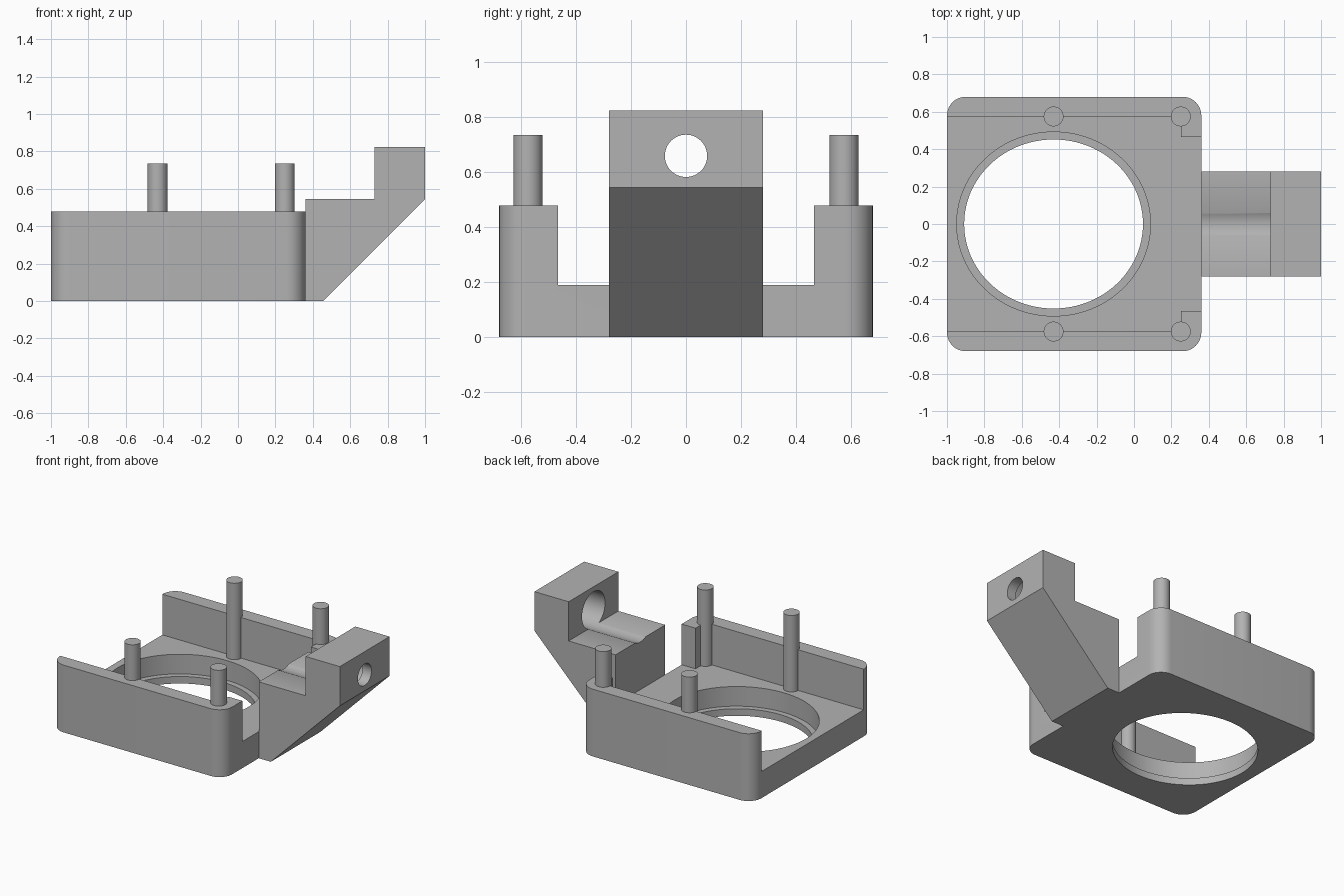
import bpy, bmesh
from math import cos, sin, pi, radians
from mathutils import Matrix

if "Cube" in bpy.data.objects:
    bpy.data.objects.remove(bpy.data.objects["Cube"], do_unlink=True)

grey = bpy.data.materials.new("plain grey")
grey.use_nodes = True
grey.diffuse_color = (0.45, 0.45, 0.45, 1)
grey.node_tree.nodes["Principled BSDF"].inputs["Base Color"].default_value = grey.diffuse_color


def prism(name, outline, start, end, matrix=Matrix()):
    """Extrude a flat outline along its local z axis."""
    bm = bmesh.new()
    face = bm.faces.new([bm.verts.new((x, y, start)) for x, y in outline])
    top = bmesh.ops.extrude_face_region(bm, geom=[face])["geom"]
    moved = [v for v in top if isinstance(v, bmesh.types.BMVert)]
    bmesh.ops.translate(bm, verts=moved, vec=(0, 0, end - start))
    bmesh.ops.recalc_face_normals(bm, faces=bm.faces)
    bm.transform(matrix)
    mesh = bpy.data.meshes.new(name)
    bm.to_mesh(mesh)
    bm.free()
    mesh.materials.append(grey)
    ob = bpy.data.objects.new(name, mesh)
    bpy.context.collection.objects.link(ob)
    return ob


def ellipse(cx, cy, rx, ry, n=96):
    return [(cx + rx * cos(2 * pi * i / n), cy + ry * sin(2 * pi * i / n)) for i in range(n)]


def rounded_rect(x0, x1, y0, y1, r, steps=10):
    centres = [(x1 - r, y1 - r), (x0 + r, y1 - r), (x0 + r, y0 + r), (x1 - r, y0 + r)]
    return [(cx + r * cos(pi / 2 * (k + i / steps)), cy + r * sin(pi / 2 * (k + i / steps)))
            for k, (cx, cy) in enumerate(centres) for i in range(steps + 1)]


def combine(ob, other, operation):
    mod = ob.modifiers.new(operation.lower(), "BOOLEAN")
    mod.operation, mod.solver, mod.object = operation, "EXACT", other
    bpy.context.view_layer.objects.active = ob
    bpy.ops.object.modifier_apply(modifier=mod.name)
    bpy.data.objects.remove(other, do_unlink=True)


def smooth(ob):
    bpy.ops.object.select_all(action="DESELECT")
    ob.select_set(True)
    bpy.context.view_layer.objects.active = ob
    bpy.ops.object.shade_smooth_by_angle(angle=radians(30))


HOLE_X = -0.43
FLOOR = 0.19

# Tray with side walls and front corner blocks
tray = prism("tray", rounded_rect(-1, 0.36, -0.68, 0.68, 0.1), 0, 0.48)
half = [(-1.2, 0.575), (0.25, 0.575), (0.25, 0.465), (0.6, 0.465)]
pocket = half + [(x, -y) for x, y in reversed(half)]
combine(tray, prism("pocket_cutter", pocket, FLOOR, 0.8), "DIFFERENCE")

# Lens opening with a thin ledge at the bottom
combine(tray, prism("opening_cutter", ellipse(HOLE_X, 0, 0.478, 0.452), -0.2, 0.6), "DIFFERENCE")
combine(tray, prism("recess_cutter", ellipse(HOLE_X, 0, 0.518, 0.492), 0.05, 0.6), "DIFFERENCE")

# Mounting arm with sloped underside
arm_side = [(0.36, 0), (0.455, 0), (1, 0.545), (1, 0.825),
            (0.73, 0.825), (0.73, 0.545), (0.36, 0.545)]
arm = prism("mounting_arm", arm_side, -0.28, 0.28, Matrix.Rotation(pi / 2, 4, "X"))

# Bolt hole, counterbore and the shallow groove along the shelf
along_x = Matrix.Translation((0, 0, 0.66)) @ Matrix.Rotation(pi / 2, 4, "Y")
combine(arm, prism("counterbore_cutter", ellipse(0, 0, 0.13, 0.13, 64), 0.2, 0.93, along_x), "DIFFERENCE")
combine(arm, prism("bolt_hole_cutter", ellipse(0, 0, 0.077, 0.077, 48), 0.85, 1.2, along_x), "DIFFERENCE")
smooth(tray)
smooth(arm)

# Four locating pins
for x, end in ((HOLE_X, "rear"), (0.25, "front")):
    for y, side in ((-0.575, "right"), (0.575, "left")):
        pin = prism(f"{end}_{side}_pin", ellipse(x, y, 0.053, 0.053, 40), FLOOR - 0.02, 0.735)
        smooth(pin)
